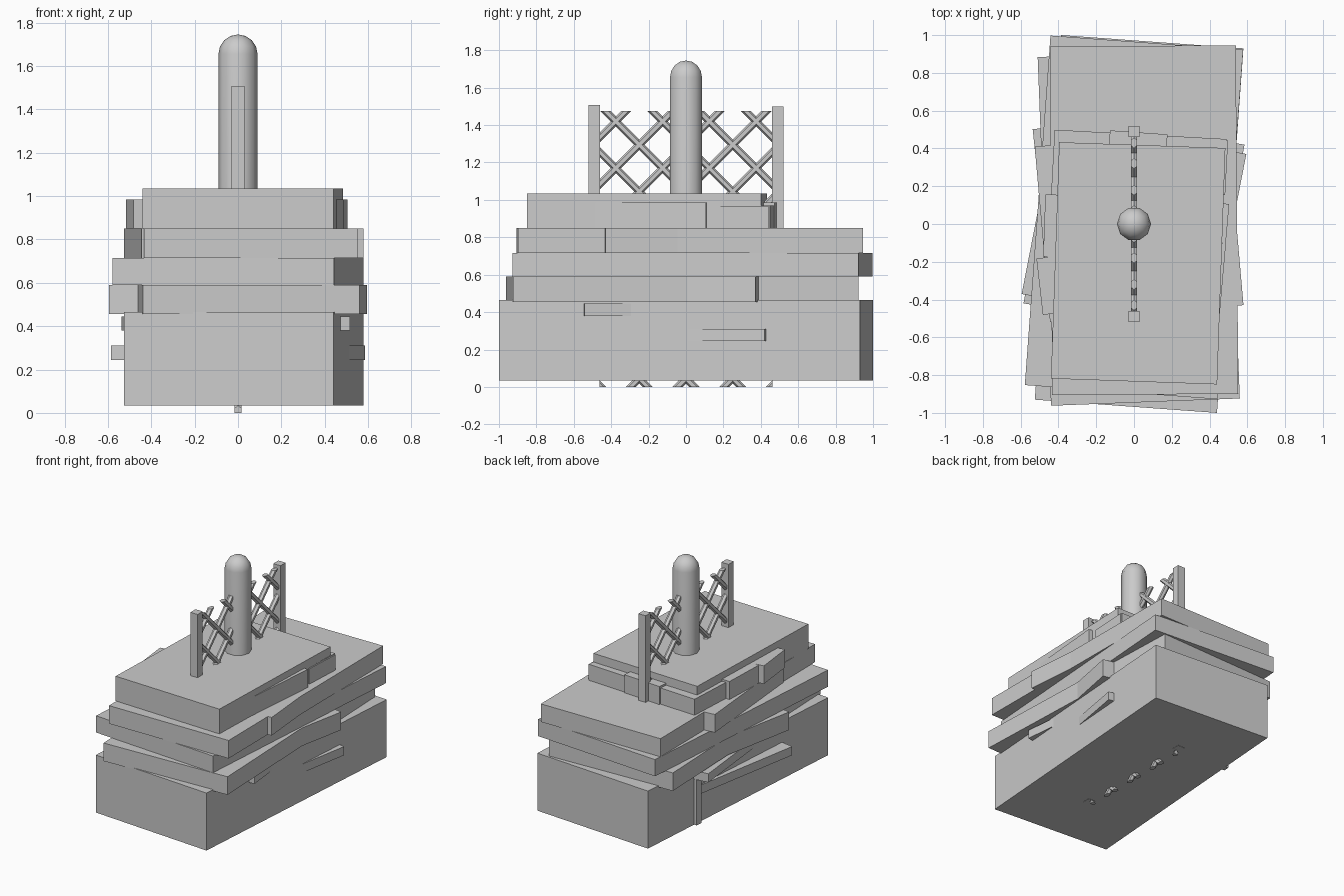
import bpy, bmesh
from math import radians, sin, cos, pi
from mathutils import Matrix, Vector

if "Cube" in bpy.data.objects:
    bpy.data.objects.remove(bpy.data.objects["Cube"])


def finish(name, bm):
    bmesh.ops.recalc_face_normals(bm, faces=bm.faces)
    me = bpy.data.meshes.new(name)
    bm.to_mesh(me)
    bm.free()
    ob = bpy.data.objects.new(name, me)
    bpy.context.collection.objects.link(ob)
    return ob


def block(name, cx, cy, w, d, z0, z1, rot=0):
    """Box with a centre, footprint, height range and turn about z."""
    bm = bmesh.new()
    m = (Matrix.Translation((cx, cy, (z0 + z1) / 2))
         @ Matrix.Rotation(radians(rot), 4, 'Z')
         @ Matrix.Diagonal((w, d, z1 - z0, 1)))
    bmesh.ops.create_cube(bm, size=1, matrix=m)
    return finish(name, bm)


# Large stacked slabs, each slightly turned
block("base_slab", 0.027, 0, 0.967, 1.935, 0.035, 0.465, -4.15)
block("second_slab", 0.025, -0.02, 1.0, 1.847, 0.455, 0.59, 2.2)
block("third_slab", 0, 0.035, 1.023, 1.855, 0.59, 0.715, -4.2)
block("fourth_slab", 0.053, 0.02, 0.985, 1.845, 0.715, 0.85, 0.4)
block("top_slab", 0.022, -0.208, 0.88, 1.252, 0.85, 1.035, -2)

# Shorter slabs whose corners poke out of the sides
block("low_cross_slab", 0, 0, 1.006, 1.03, 0.245, 0.31, -10)
block("base_cross_slab", -0.01, -0.02, 0.938, 1.148, 0.38, 0.445, 6)
block("second_cross_slab", 0, 0, 1.026, 0.954, 0.455, 0.59, -11)
block("fourth_cross_slab", 0.027, -0.01, 1.028, 0.932, 0.715, 0.85, 5)
block("upper_cross_slab", 0.009, 0, 0.911, 0.95, 0.85, 0.97, -3.1)

# Small stones around the top
block("left_stone_front", -0.44, -0.325, 0.12, 0.30, 0.85, 0.985, 6.5)
block("left_stone_back", -0.42, -0.01, 0.11, 0.33, 0.85, 0.985, -2)
block("right_stone_front", 0.43, -0.29, 0.08, 0.38, 0.85, 0.985, -5)
block("right_stone_back", 0.45, 0.005, 0.09, 0.21, 0.85, 0.985, -5)
block("right_stone_rear", 0.445, 0.30, 0.09, 0.29, 0.85, 0.965, -3)
block("back_stone", 0.022, 0.44, 0.305, 0.09, 0.85, 0.985, -4)
block("left_base_strip", -0.425, 0.48, 0.04, 0.05, 0.035, 0.38, -4)

# Fence posts
block("front_fence_post", 0, -0.49, 0.06, 0.06, 0.033, 1.508)
block("back_fence_post", 0, 0.49, 0.06, 0.06, 0.033, 1.498)

# Diagonal lattice of six-sided bars, trimmed to the fence panel
lo, hi, side = 0.0, 1.475, 0.462
bm = bmesh.new()
for sign in (1, -1):
    for k in range(-3, 10):
        # crossings are 0.25 apart, with one at y = 0, z = 0.045
        zc = 0.045 + 0.25 * k
        b = bmesh.new()
        m = (Matrix.Translation((0, 0, zc))
             @ Matrix.Rotation(sign * pi / 4, 4, 'X'))
        bmesh.ops.create_cone(b, cap_ends=True, segments=6, radius1=0.0195,
                              radius2=0.0195, depth=2.2, matrix=m)
        for co, no in (((0, 0, lo), (0, 0, -1)), ((0, 0, hi), (0, 0, 1)),
                       ((0, side, 0), (0, 1, 0)), ((0, -side, 0), (0, -1, 0))):
            if not b.verts:
                break
            bmesh.ops.bisect_plane(b, geom=b.verts[:] + b.edges[:] + b.faces[:],
                                   plane_co=co, plane_no=no, clear_outer=True)
            open_edges = [e for e in b.edges if e.is_boundary]
            if open_edges:
                bmesh.ops.holes_fill(b, edges=open_edges)
        tmp = bpy.data.meshes.new("bar")
        b.to_mesh(tmp)
        b.free()
        bm.from_mesh(tmp)
        bpy.data.meshes.remove(tmp)
finish("fence_lattice", bm)

# Round-topped central pillar, ten sides
r, n = 0.09, 10
rings = [(r, 0.06)] + [(r * cos(a), 1.655 + r * sin(a))
                       for a in (radians(22.5 * i) for i in range(4))]
bm = bmesh.new()
loops = [[bm.verts.new((rad * cos(2 * pi * i / n), rad * sin(2 * pi * i / n), z))
          for i in range(n)] for rad, z in rings]
for a, b in zip(loops, loops[1:]):
    for i in range(n):
        j = (i + 1) % n
        bm.faces.new((a[i], a[j], b[j], b[i]))
tip = bm.verts.new((0, 0, 1.745))
for i in range(n):
    bm.faces.new((loops[-1][i], loops[-1][(i + 1) % n], tip))
bm.faces.new(loops[0][::-1])
pillar = finish("central_pillar", bm)
bpy.context.view_layer.objects.active = pillar
pillar.select_set(True)
bpy.ops.object.shade_smooth_by_angle(angle=radians(40))
